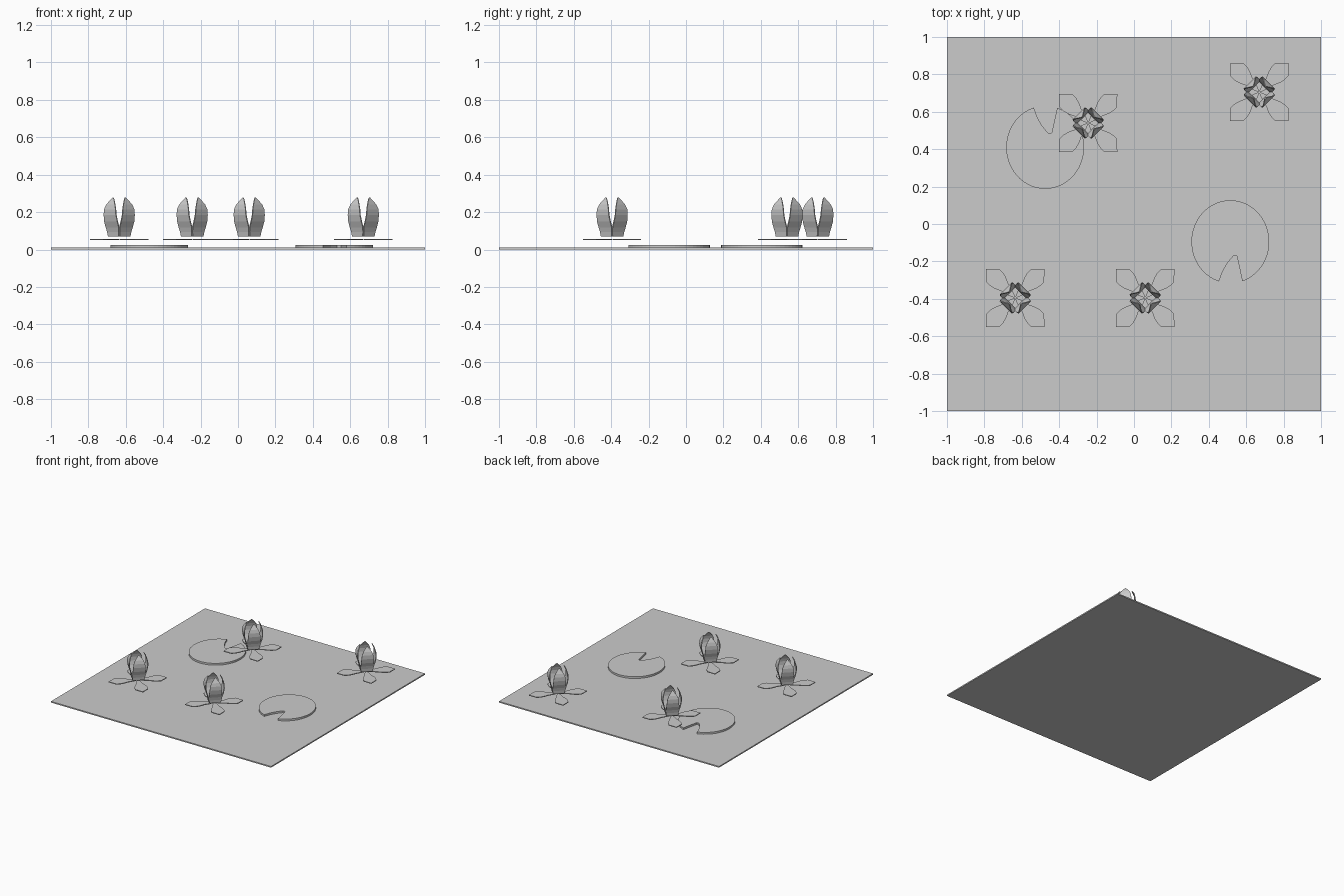
import bpy, bmesh, math
from mathutils import Matrix, Vector

cube = bpy.data.objects.get("Cube")
if cube:
    bpy.data.objects.remove(cube)

grey = bpy.data.materials.new("plain grey")
grey.use_nodes = True
colour = (0.6, 0.6, 0.6, 1)
grey.diffuse_color = colour
grey.node_tree.nodes["Principled BSDF"].inputs["Base Color"].default_value = colour


def mesh_from(bm, name):
    bmesh.ops.recalc_face_normals(bm, faces=bm.faces)
    mesh = bpy.data.meshes.new(name)
    bm.to_mesh(mesh)
    bm.free()
    mesh.materials.append(grey)
    return mesh


def place(name, mesh, loc=(0, 0, 0)):
    ob = bpy.data.objects.new(name, mesh)
    ob.location = loc
    bpy.context.collection.objects.link(ob)
    return ob


def petal_ring(name, rows):
    """Four diagonal petals, each lofted through rows of (reach, height, half width)."""
    bm = bmesh.new()
    for k in range(4):
        turn = Matrix.Rotation(math.radians(45 + 90 * k), 3, 'Z')
        pairs = [[bm.verts.new(turn @ Vector((d, side * w, z))) for side in (-1, 1)]
                 for d, z, w in rows]
        for (a, b), (c, e) in zip(pairs, pairs[1:]):
            bm.faces.new((a, b, e, c))
    return mesh_from(bm, name)


def thicken(ob, amount):
    mod = ob.modifiers.new("thickness", 'SOLIDIFY')
    mod.thickness = amount
    mod.offset = 0


# Water sheet
bm = bmesh.new()
bmesh.ops.create_cube(bm, size=1, matrix=Matrix.Diagonal((2, 2, 0.01, 1)))
place("water", mesh_from(bm, "water"), (0, 0, 0.005))


# Notched lily pads, the second one mirrored front to back
def lily_pad(name, x, y, flip):
    bm = bmesh.new()
    start, sweep, steps = math.radians(107), math.radians(325), 48
    outline = []
    for i in range(steps + 1):
        a = start + sweep * i / steps
        outline.append((0.208 * math.cos(a), 0.222 * math.sin(a)))
    outline += [(0.05, 0.145), (0.035, 0.077), (0.015, 0.077), (-0.018, 0.118), (-0.042, 0.16)]
    base = bm.faces.new([bm.verts.new((px, flip * py, 0)) for px, py in outline])
    new = bmesh.ops.extrude_face_region(bm, geom=[base])["geom"]
    bmesh.ops.translate(bm, vec=(0, 0, 0.015),
                        verts=[v for v in new if isinstance(v, bmesh.types.BMVert)])
    place(name, mesh_from(bm, name), (x, y, 0.01))


lily_pad("left_rear_pad", -0.475, 0.41, 1)
lily_pad("right_front_pad", 0.515, -0.095, -1)

# Flowers: a flat ring of petals below a closed cup of upright petals
flat_rows = [(d, 0.053, w) for d, w in (
    (0.005, 0.004), (0.04, 0.018), (0.079, 0.027), (0.098, 0.036), (0.115, 0.043),
    (0.14, 0.049), (0.17, 0.049), (0.219, 0.001))]
cup_rows = [(0.042, 0.07, 0.040), (0.045, 0.095, 0.044), (0.051, 0.12, 0.049),
            (0.062, 0.15, 0.049), (0.069, 0.185, 0.046), (0.069, 0.215, 0.043),
            (0.063, 0.24, 0.032), (0.053, 0.26, 0.017), (0.045, 0.277, 0.003)]
flat_mesh = petal_ring("flat_petals", flat_rows)
cup_mesh = petal_ring("cup_petals", cup_rows)
for n, (x, y) in enumerate([(-0.635, -0.395), (0.06, -0.395), (0.67, 0.705), (-0.245, 0.54)], 1):
    thicken(place(f"flower_{n}_flat_petals", flat_mesh, (x, y, 0)), 0.006)
    thicken(place(f"flower_{n}_cup_petals", cup_mesh, (x, y, 0)), 0.006)
